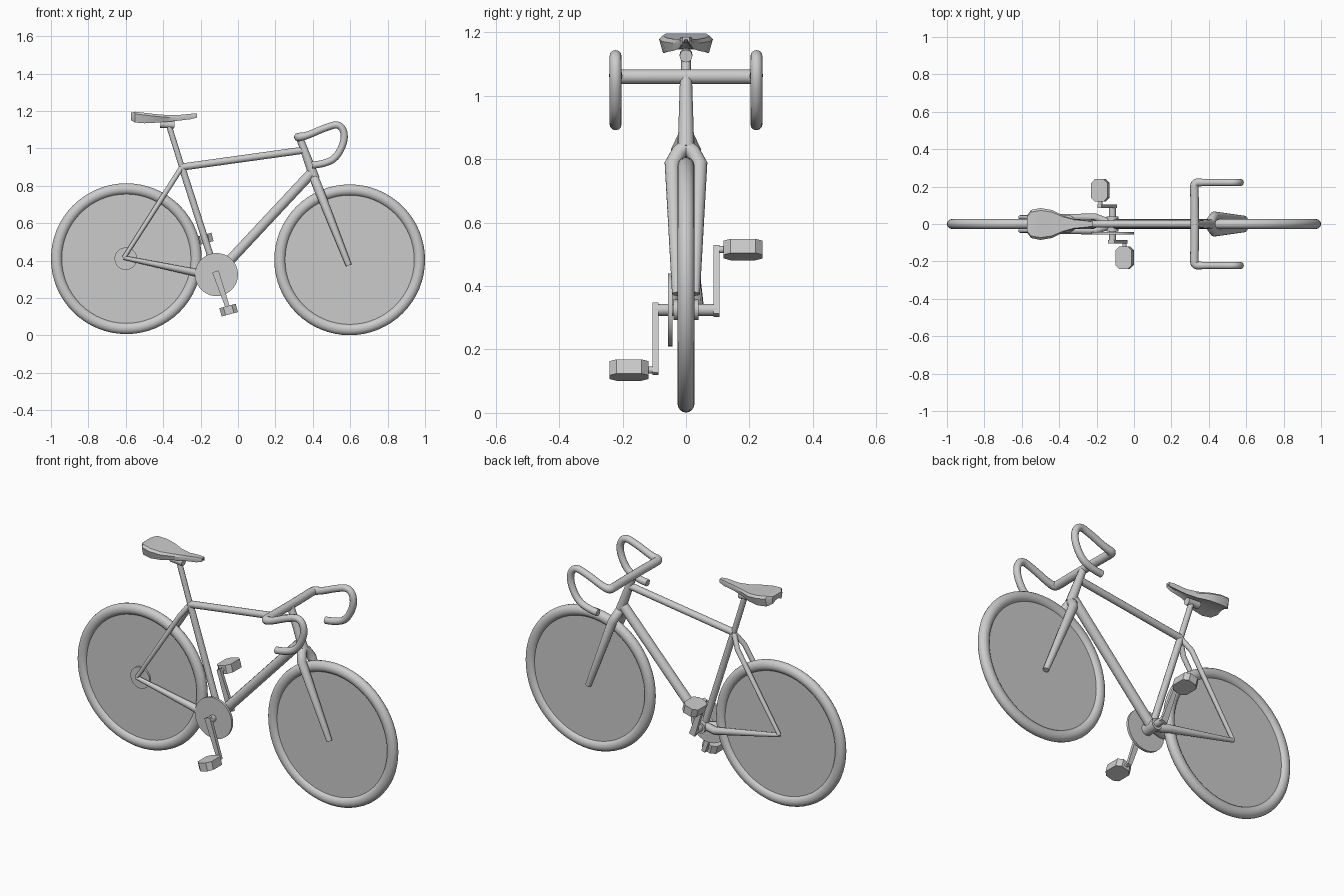
import bpy, bmesh, math
from mathutils import Vector, Matrix

cube = bpy.data.objects.get("Cube")
if cube:
    bpy.data.objects.remove(cube)

grey = bpy.data.materials.new("plain_grey")
grey.use_nodes = True
COLOUR = (0.6, 0.6, 0.6, 1)
grey.diffuse_color = COLOUR
grey.node_tree.nodes["Principled BSDF"].inputs["Base Color"].default_value = COLOUR


def add_object(name, mesh, angle=40):
    mesh.name = name
    mesh.materials.clear()
    mesh.materials.append(grey)
    ob = bpy.data.objects.new(name, mesh)
    bpy.context.collection.objects.link(ob)
    bpy.ops.object.select_all(action='DESELECT')
    ob.select_set(True)
    bpy.context.view_layer.objects.active = ob
    bpy.ops.object.shade_smooth_by_angle(angle=math.radians(angle))
    return ob


def from_bmesh(name, bm, angle=40):
    bmesh.ops.recalc_face_normals(bm, faces=bm.faces)
    mesh = bpy.data.meshes.new(name)
    bm.to_mesh(mesh)
    bm.free()
    return add_object(name, mesh, angle)


def tube(name, points, radii, smooth=False):
    """Capped round tube through points, with one radius or one per point."""
    if not isinstance(radii, (list, tuple)):
        radii = [radii] * len(points)
    curve = bpy.data.curves.new(name + "_path", 'CURVE')
    curve.dimensions = '3D'
    curve.bevel_depth = 1
    curve.bevel_resolution = 4
    curve.use_fill_caps = True
    curve.resolution_u = 6
    spline = curve.splines.new('NURBS' if smooth else 'POLY')
    spline.points.add(len(points) - 1)
    for p, co, r in zip(spline.points, points, radii):
        p.co = (*co, 1)
        p.radius = r
    if smooth:
        spline.order_u = 3
        spline.use_endpoint_u = True
    temp = bpy.data.objects.new(name + "_path", curve)
    bpy.context.collection.objects.link(temp)
    bpy.context.view_layer.update()
    mesh = bpy.data.meshes.new_from_object(temp.evaluated_get(bpy.context.evaluated_depsgraph_get()))
    bpy.data.objects.remove(temp)
    return add_object(name, mesh)


def disc(name, centre, radius, depth):
    """Cylinder whose axis runs along y."""
    bm = bmesh.new()
    place = Matrix.Translation(centre) @ Matrix.Rotation(math.pi / 2, 4, 'X')
    bmesh.ops.create_cone(bm, cap_ends=True, segments=48, radius1=radius,
                          radius2=radius, depth=depth, matrix=place)
    return from_bmesh(name, bm)


# wheels: slightly narrowed tyre around a thin solid disc
def wheel(name, x, z):
    bpy.ops.mesh.primitive_torus_add(major_radius=0.373, minor_radius=0.03,
                                     major_segments=64, minor_segments=16)
    temp = bpy.context.object
    mesh = temp.data
    mesh.transform(Matrix.Translation((x, 0, z)) @ Matrix.Diagonal((1, 0.9, 1, 1))
                   @ Matrix.Rotation(math.pi / 2, 4, 'X'))
    bpy.data.objects.remove(temp)
    add_object(name + "_tyre", mesh)
    disc(name + "_disc", (x, 0, z), 0.36, 0.02)


wheel("rear", -0.597, 0.41)
wheel("front", 0.597, 0.404)
disc("rear_cog", (-0.6, -0.014, 0.41), 0.06, 0.012)

# main frame
SEAT = Vector((-0.30, 0, 0.90))
CRANK = Vector((-0.115, 0, 0.325))
HEAD_TOP = Vector((0.33, 0, 1.055))
HEAD_LOW = Vector((0.412, 0, 0.835))
tube("head_tube", [HEAD_TOP, HEAD_LOW], [0.019, 0.026])
tube("top_tube", [SEAT, (0.35, 0, 0.99)], 0.019)
tube("down_tube", [CRANK, (0.39, 0, 0.865)], 0.027)
tube("seat_tube", [CRANK, SEAT], 0.018)
tube("seat_post", [SEAT, (-0.372, 0, 1.13)], 0.015)
tube("saddle_clamp", [(-0.415, 0, 1.13), (-0.34, 0, 1.125)], 0.02)
tube("crank_shell", [CRANK - Vector((0, 0.04, 0)), CRANK + Vector((0, 0.04, 0))], 0.032)

# paired stays and fork blades
for side, s in (("left", 1), ("right", -1)):
    axle = (-0.61, s * 0.036, 0.415)
    tube(side + "_seat_stay", [SEAT, (-0.345, s * 0.033, 0.83), axle], [0.014, 0.014, 0.011])
    tube(side + "_chain_stay", [CRANK, (-0.21, s * 0.036, 0.332), axle], [0.022, 0.021, 0.011])
    tube(side + "_fork_blade", [(0.408, 0, 0.84), (0.415, s * 0.022, 0.822),
                                (0.43, s * 0.043, 0.785), (0.592, s * 0.028, 0.375)],
         [0.024, 0.025, 0.025, 0.016])

# drop handlebar: half of the path, mirrored
half = [(0.325, 0.10, 1.06), (0.322, 0.19, 1.06), (0.325, 0.222, 1.06), (0.37, 0.222, 1.068),
        (0.46, 0.222, 1.108), (0.545, 0.222, 1.135), (0.578, 0.222, 1.06),
        (0.53, 0.222, 0.95), (0.455, 0.222, 0.915), (0.395, 0.222, 0.91)]
bar = [(x, -y, z) for x, y, z in reversed(half)] + half
bar_radii = [0.019] * 7 + [0.023] * 6 + [0.019] * 7
tube("handlebar", bar, bar_radii, smooth=True)

# crankset
disc("chainring", (CRANK.x, -0.05, CRANK.z), 0.115, 0.014)
tube("crank_axle", [CRANK - Vector((0, 0.1, 0)), CRANK + Vector((0, 0.1, 0))], 0.019)


def crank_arm(name, s):
    """Flat tapered arm; s is the side and also the swing direction."""
    d = Vector((-0.065, 0, 0.19)) * s
    along = d.normalized()
    across = Vector((along.z, 0, -along.x))
    bm = bmesh.new()
    outline = [CRANK - along * 0.018 - across * 0.018, CRANK - along * 0.018 + across * 0.018,
               CRANK + d + along * 0.012 + across * 0.011, CRANK + d + along * 0.012 - across * 0.011]
    face = bm.faces.new([bm.verts.new(p + Vector((0, s * 0.086, 0))) for p in outline])
    ext = bmesh.ops.extrude_face_region(bm, geom=[face])
    bmesh.ops.translate(bm, vec=(0, s * 0.019, 0),
                        verts=[g for g in ext["geom"] if isinstance(g, bmesh.types.BMVert)])
    from_bmesh(name + "_crank_arm", bm)
    return CRANK + d


def pedal(name, s):
    """Block with chamfered upright corners, tipped slightly."""
    hub = crank_arm(name, s)
    tube(name + "_pedal_axle", [hub + Vector((0, s * 0.09, 0)), hub + Vector((0, s * 0.13, 0))], 0.011)
    bm = bmesh.new()
    bmesh.ops.create_cube(bm, size=1, matrix=Matrix.Diagonal((0.09, 0.122, 0.046, 1)))
    upright = [e for e in bm.edges if abs(e.verts[0].co.z - e.verts[1].co.z) > 0.01]
    bmesh.ops.bevel(bm, geom=upright, offset=0.022, segments=1, affect='EDGES')
    bm.transform(Matrix.Translation(hub + Vector((0, s * 0.18, 0)))
                 @ Matrix.Rotation(math.radians(-15), 4, 'Y'))
    from_bmesh(name + "_pedal", bm, 20)


pedal("left", 1)
pedal("right", -1)

# saddle: lofted cross-sections of (x, half width, top, bottom)
sections = [(-0.572, 0.045, 1.19, 1.15), (-0.55, 0.075, 1.196, 1.138), (-0.50, 0.085, 1.19, 1.134),
            (-0.44, 0.075, 1.183, 1.137), (-0.38, 0.045, 1.178, 1.142), (-0.32, 0.026, 1.178, 1.148),
            (-0.25, 0.019, 1.185, 1.156), (-0.218, 0.012, 1.185, 1.165)]
bm = bmesh.new()
rings = []
for x, w, top, low in sections:
    shape = [(-0.85 * w, top), (0.85 * w, top), (w, top - 0.012), (0.85 * w, low),
             (0.3 * w, low + 0.012), (-0.3 * w, low + 0.012), (-0.85 * w, low), (-w, top - 0.012)]
    rings.append([bm.verts.new((x, y, z)) for y, z in shape])
for a, b in zip(rings, rings[1:]):
    for i in range(len(a)):
        j = (i + 1) % len(a)
        bm.faces.new((a[i], a[j], b[j], b[i]))
bm.faces.new(rings[0])
bm.faces.new(rings[-1])
from_bmesh("saddle", bm, 35)
